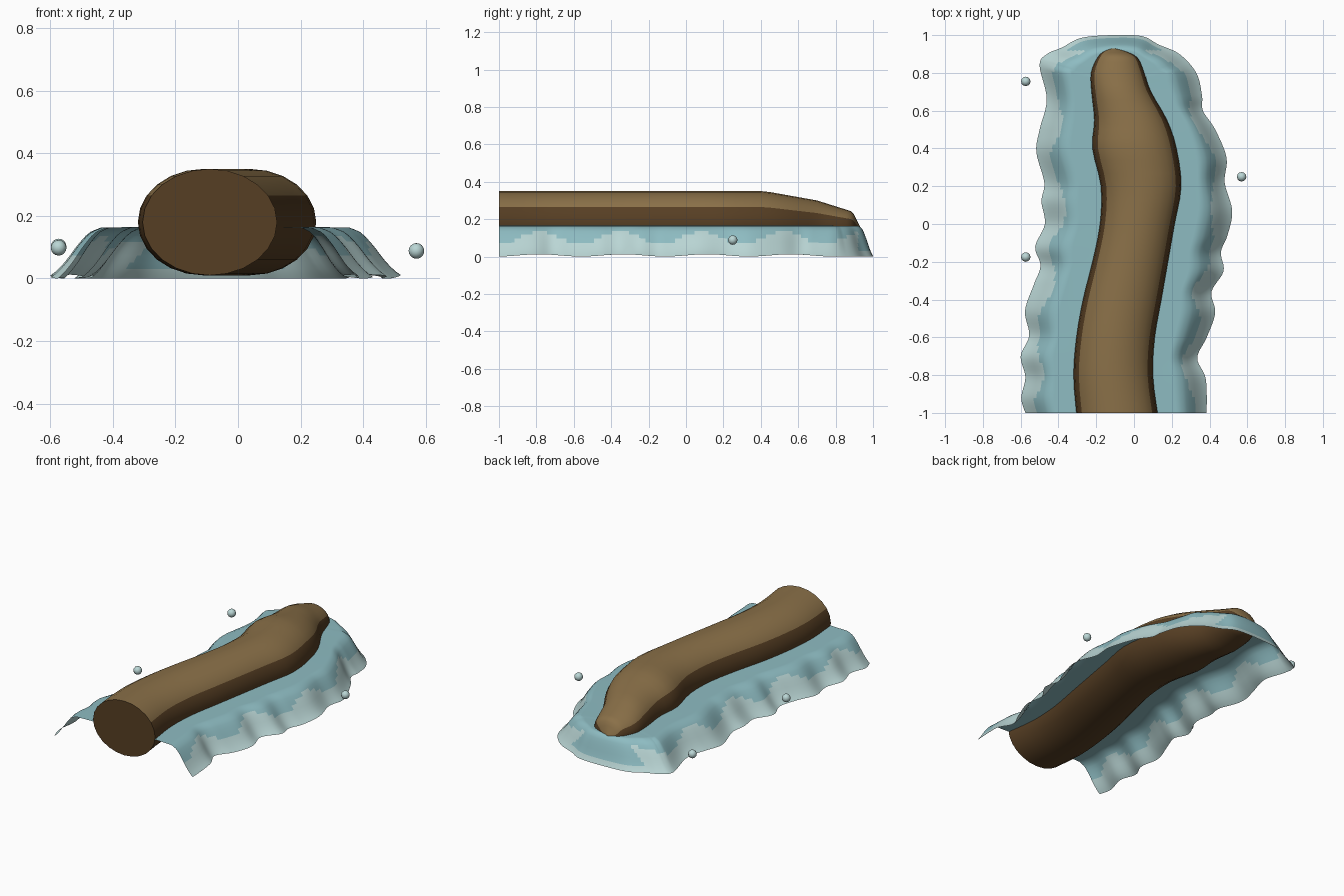
import bpy, bmesh, math
from mathutils import Vector

if "Cube" in bpy.data.objects:
    bpy.data.objects.remove(bpy.data.objects["Cube"])


def material(name, r, g, b):
    lin = [(c / 255 / 12.92) if c < 10 else ((c / 255 + 0.055) / 1.055) ** 2.4 for c in (r, g, b)]
    m = bpy.data.materials.new(name)
    m.diffuse_color = (*lin, 1)
    m.use_nodes = True
    m.node_tree.nodes["Principled BSDF"].inputs["Base Color"].default_value = m.diffuse_color
    return m


bark_light = material("light bark", 138, 112, 72)
bark_dark = material("dark bark", 86, 62, 35)
water = material("teal water", 142, 188, 194)
foam = material("pale foam", 186, 214, 213)


def smooth_path(pts, steps):
    """Catmull-Rom interpolation through points of any dimension."""
    pts = [Vector(p) for p in pts]
    out = []
    for i in range(len(pts) - 1):
        a, b, c, d = pts[max(i - 1, 0)], pts[i], pts[i + 1], pts[min(i + 2, len(pts) - 1)]
        for k in range(steps):
            t = k / steps
            out.append(0.5 * (2 * b + (c - a) * t + (2 * a - 5 * b + 4 * c - d) * t ** 2
                              + (3 * b - a - 3 * c + d) * t ** 3))
    return out + [pts[-1]]


def make_object(name, bm, mats, angle=40):
    me = bpy.data.meshes.new(name)
    bm.to_mesh(me)
    bm.free()
    ob = bpy.data.objects.new(name, me)
    bpy.context.collection.objects.link(ob)
    for m in mats:
        me.materials.append(m)
    bpy.ops.object.select_all(action='DESELECT')
    ob.select_set(True)
    bpy.context.view_layer.objects.active = ob
    bpy.ops.object.shade_smooth_by_angle(angle=math.radians(angle))
    return ob


# Log outline: y, left x, right x
outline = smooth_path([
    (-1, -.305, .125), (-.8, -.32, .10), (-.6, -.305, .11), (-.4, -.27, .145),
    (-.2, -.22, .18), (0, -.18, .215), (.2, -.175, .25), (.4, -.22, .225),
    (.55, -.21, .175), (.7, -.225, .09), (.8, -.228, .055), (.88, -.195, .02),
    (.915, -.16, -.045), (.93, -.12, -.095)], 3)


def lerp_table(table, v):
    for a, b in zip(table, table[1:]):
        if v <= b[0]:
            f = max(0, (v - a[0]) / (b[0] - a[0]))
            return [p + (q - p) * f for p, q in zip(a[1:], b[1:])]
    return list(table[-1][1:])


# Log heights: y, top z, bottom z
heights = [(-1, .35, .01), (.42, .35, .01), (.7, .30, .03), (.89, .24, .075),
           (.92, .18, .11), (.93, .16, .13)]

# Log: swept ellipse, pale on the upper side
SIDES = 24
bm = bmesh.new()
rings = []
for y, x0, x1 in outline:
    top, bottom = lerp_table(heights, y)
    ring = []
    for k in range(SIDES):
        a = math.tau * k / SIDES
        ring.append(bm.verts.new(((x0 + x1) / 2 + (x1 - x0) / 2 * math.cos(a), y,
                                  (top + bottom) / 2 + (top - bottom) / 2 * math.sin(a))))
    rings.append(ring)
for r0, r1 in zip(rings, rings[1:]):
    for k in range(SIDES):
        n = (k + 1) % SIDES
        f = bm.faces.new((r0[k], r0[n], r1[n], r1[k]))
        f.material_index = 0 if 2 <= k < 10 else 1
for ring in (rings[0], rings[-1]):
    bm.faces.new(ring).material_index = 1
bmesh.ops.recalc_face_normals(bm, faces=bm.faces[:])
make_object("log", bm, [bark_light, bark_dark])

# Wavy outer rim of the water, from front left round the tip to front right
rim = smooth_path([
    (-.575, -1), (-.597, -.92), (-.575, -.81), (-.60, -.70), (-.555, -.59), (-.577, -.46),
    (-.53, -.32), (-.495, -.22), (-.523, -.12), (-.472, 0), (-.49, .12), (-.475, .22),
    (-.517, .38), (-.50, .5), (-.462, .66), (-.50, .84), (-.46, .9), (-.38, .935),
    (-.28, .985), (-.12, 1), (.04, .995), (.13, .95), (.24, .9), (.33, .8),
    (.36, .68), (.365, .6), (.43, .5), (.49, .35), (.48, .22), (.52, .07),
    (.495, -.06), (.46, -.15), (.474, -.25), (.41, -.36), (.43, -.47), (.385, -.6),
    (.335, -.71), (.38, -.82), (.385, -1)], 6)

# Height of the water sheet from log edge (0) to rim (1)
profile = [(0, .165), (.45, .162), (.58, .145), (.7, .105), (.82, .055), (.92, .02), (1, 0)]
ROWS = 18
bm = bmesh.new()
grid = []
for x, y in rim:
    yc = min(y, .75)
    x0, x1 = lerp_table(outline, yc)
    centre = Vector(((x0 + x1) / 2, yc))
    reach = Vector((x, y)) - centre
    start = min(.85, .97 * (x1 - x0) / 2 / reach.length)
    if y > .85:
        start *= .8
    column = []
    for r in range(ROWS + 1):
        t = r / ROWS
        p = centre + reach * (start + (1 - start) * t)
        lift = .006 * (1 + math.sin(14 * y)) * t ** 4 if y < .8 else 0
        column.append(bm.verts.new((p.x, p.y, lerp_table(profile, t)[0] + lift)))
    grid.append(column)
for c0, c1 in zip(grid, grid[1:]):
    for r in range(ROWS):
        f = bm.faces.new((c0[r], c0[r + 1], c1[r + 1], c1[r]))
        mid = f.calc_center_median()
        # foam climbs the slope in waves and thins out at the tip
        limit = .035 if mid.y > .92 else .10 + .035 * math.cos(14.5 * (mid.y + .35))
        f.material_index = 1 if mid.z < limit else 0
bm.normal_update()
if sum(f.normal.z for f in bm.faces) < 0:
    bmesh.ops.reverse_faces(bm, faces=bm.faces[:])
make_object("water_sheet", bm, [water, foam], 60)

# Spray droplets
for i, pos in enumerate([(-.573, .755, .102), (-.573, -.175, .098), (.57, .25, .088)]):
    bm = bmesh.new()
    bmesh.ops.create_uvsphere(bm, u_segments=12, v_segments=8, radius=.025)
    bmesh.ops.translate(bm, verts=bm.verts[:], vec=pos)
    make_object(f"droplet_{i + 1}", bm, [foam], 60)
